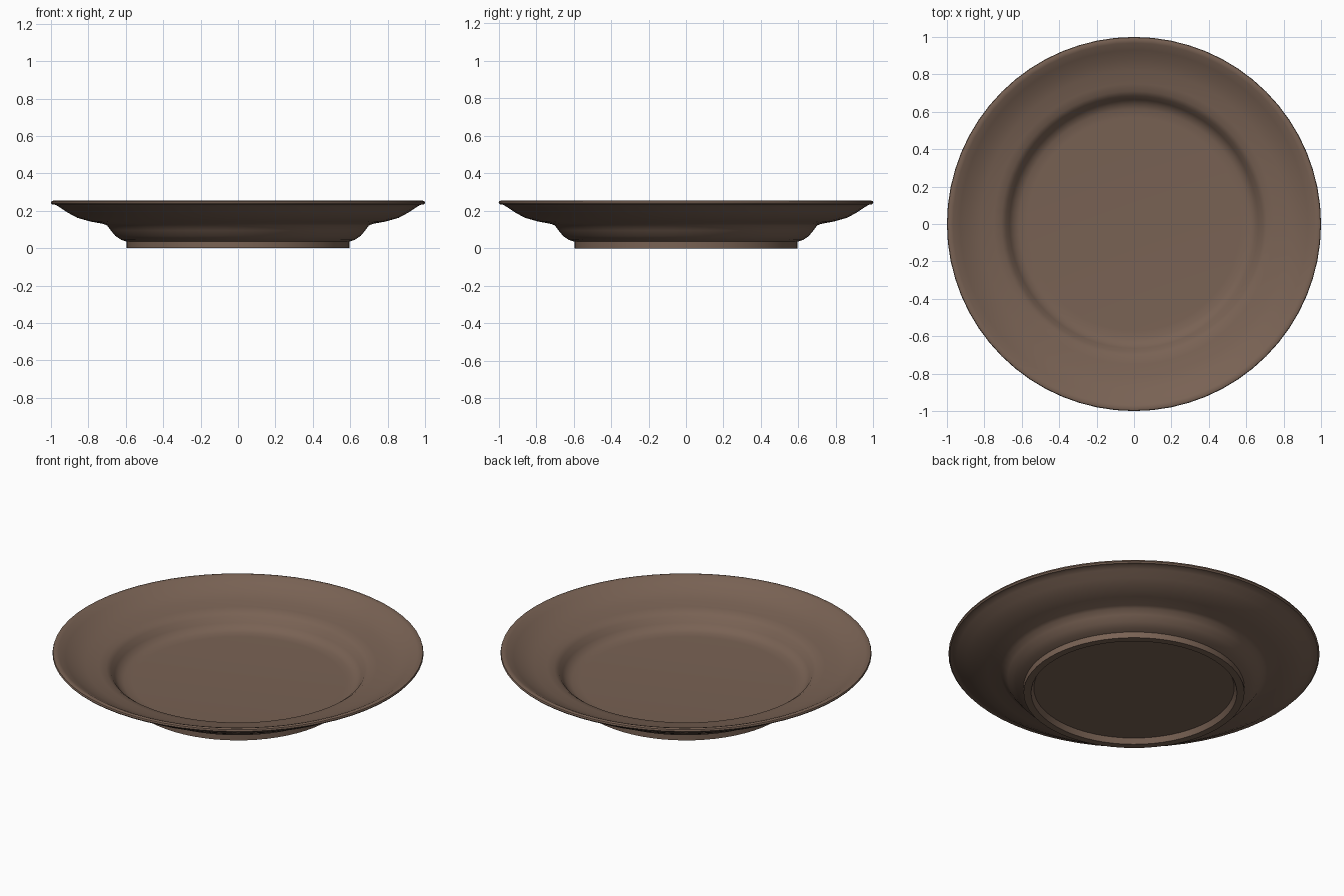
import bpy
import bmesh
from math import pi, radians
from mathutils import Vector

cube = bpy.data.objects.get("Cube")
if cube:
    bpy.data.objects.remove(cube, do_unlink=True)

# Glazed brown clay
clay = bpy.data.materials.new("brown clay")
clay.use_nodes = True
colour = (0.19, 0.122, 0.088, 1)
clay.diffuse_color = colour
clay.node_tree.nodes["Principled BSDF"].inputs["Base Color"].default_value = colour


def lathe(name, profile, steps=64):
    """Spin an (r, z) profile that starts and ends on the axis."""
    bm = bmesh.new()
    verts = [bm.verts.new((r, 0, z)) for r, z in profile]
    edges = [bm.edges.new(pair) for pair in zip(verts, verts[1:])]
    bmesh.ops.spin(bm, geom=verts + edges, cent=Vector(), axis=(0, 0, 1),
                   angle=2 * pi, steps=steps, use_duplicate=False)
    bmesh.ops.remove_doubles(bm, verts=bm.verts, dist=0.0005)
    bmesh.ops.recalc_face_normals(bm, faces=bm.faces)
    mesh = bpy.data.meshes.new(name)
    bm.to_mesh(mesh)
    bm.free()
    mesh.materials.append(clay)
    obj = bpy.data.objects.new(name, mesh)
    bpy.context.collection.objects.link(obj)
    bpy.ops.object.select_all(action="DESELECT")
    obj.select_set(True)
    bpy.context.view_layer.objects.active = obj
    bpy.ops.object.shade_smooth_by_angle(angle=radians(40))
    return obj


# Underside: recessed base, foot ring, bowl wall and flared rim
underside = [(0, 0.03), (0.54, 0.03), (0.555, 0), (0.595, 0), (0.595, 0.035),
             (0.625, 0.045), (0.655, 0.065), (0.68, 0.095), (0.7, 0.122),
             (0.72, 0.13), (0.79, 0.143), (0.86, 0.163), (0.91, 0.19),
             (0.955, 0.22), (0.975, 0.232)]
# Rounded lip
lip = [(0.993, 0.234), (1, 0.242), (0.997, 0.251), (0.985, 0.255)]
# Upper side: sloping rim, well wall and flat floor
upper = [(0.968, 0.25), (0.93, 0.228), (0.88, 0.2), (0.82, 0.181),
         (0.75, 0.168), (0.71, 0.16), (0.685, 0.142), (0.665, 0.112),
         (0.645, 0.09), (0.615, 0.078), (0.57, 0.075), (0, 0.075)]
lathe("plate", underside + lip + upper)
